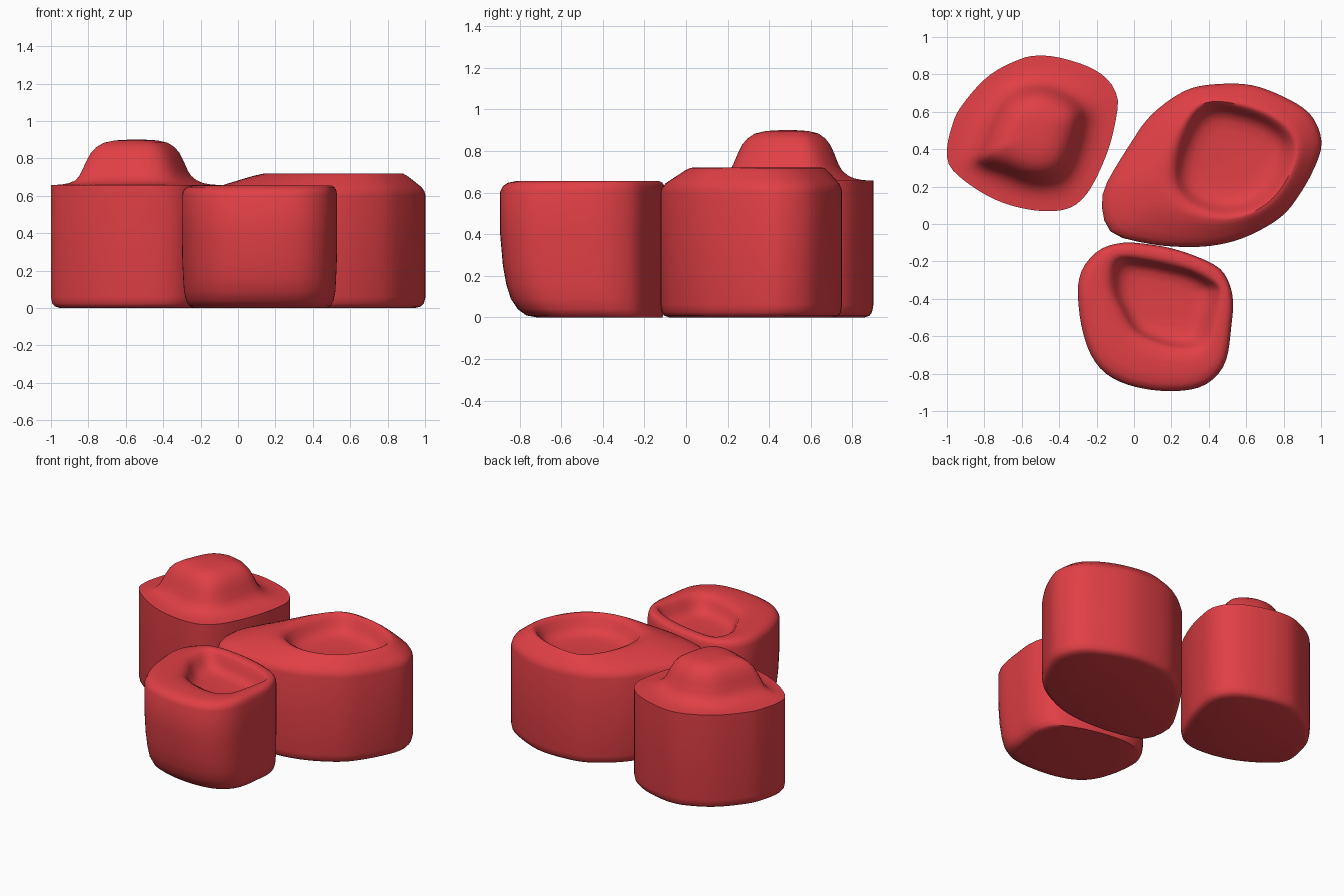
import bpy, bmesh, math
from mathutils import Vector
from mathutils.geometry import intersect_line_line_2d

if "Cube" in bpy.data.objects:
    bpy.data.objects.remove(bpy.data.objects["Cube"])

N = 72  # points around every stone


def smooth_loop(pts, steps=6):
    """Closed Catmull-Rom curve through the outline points."""
    p = [Vector(q) for q in pts]
    n, out = len(p), []
    for i in range(n):
        a, b, c, d = p[i - 1], p[i], p[(i + 1) % n], p[(i + 2) % n]
        for k in range(steps):
            t = k / steps
            out.append(0.5 * (2 * b + (c - a) * t + (2 * a - 5 * b + 4 * c - d) * t * t
                              + (3 * b - a - 3 * c + d) * t ** 3))
    return out


def cast(loop, centre):
    """Sample an outline at N even angles around a centre."""
    res = []
    for i in range(N):
        a = 2 * math.pi * (i + 0.13) / N
        far = centre + Vector((math.cos(a), math.sin(a))) * 5
        hits = [intersect_line_line_2d(centre, far, loop[j - 1], loop[j]) for j in range(len(loop))]
        res.append(max((h for h in hits if h), key=lambda h: (h - centre).length))
    return res


def stone(name, outer, inner, centre, anchor, sides, top, mat):
    """sides: (x scale, y scale, z) about anchor; top: (blend, z), 0 outer, 1 inner, 2 centre."""
    c, an = Vector(centre), Vector(anchor)
    o, n = cast(smooth_loop(outer), c), cast(smooth_loop(inner), c)
    rings = [[(an.x + (p.x - an.x) * sx, an.y + (p.y - an.y) * sy, z) for p in o]
             for sx, sy, z in sides]
    for t, z in top:
        pts = [p.lerp(q, t) if t <= 1 else q.lerp(c, t - 1) for p, q in zip(o, n)]
        rings.append([(p.x, p.y, z) for p in pts])
    bm = bmesh.new()
    vs = [[bm.verts.new(p) for p in r] for r in rings]
    for a, b in zip(vs, vs[1:]):
        for i in range(N):
            j = (i + 1) % N
            bm.faces.new((a[i], a[j], b[j], b[i]))
    bm.faces.new(vs[0][::-1])
    bm.faces.new(vs[-1])
    me = bpy.data.meshes.new(name)
    bm.to_mesh(me)
    bm.free()
    ob = bpy.data.objects.new(name, me)
    bpy.context.collection.objects.link(ob)
    me.materials.append(mat)
    bpy.context.view_layer.objects.active = ob
    bpy.ops.object.select_all(action='DESELECT')
    ob.select_set(True)
    bpy.ops.object.shade_smooth_by_angle(angle=math.radians(50))


red = bpy.data.materials.new("red")
red.diffuse_color = (0.75, 0.05, 0.06, 1)
red.use_nodes = True
red.node_tree.nodes["Principled BSDF"].inputs["Base Color"].default_value = red.diffuse_color

# straight sides with a small rounded foot
foot = [(0.90, 0.90, 0.0), (0.955, 0.955, 0.008), (0.985, 0.985, 0.025), (1, 1, 0.06)]

# back left stone with a raised knob
stone("knob_stone",
      [(-1, .4), (-.98, .5), (-.93, .62), (-.78, .79), (-.6, .885), (-.48, .9), (-.36, .88),
       (-.22, .83), (-.13, .76), (-.09, .68), (-.09, .6), (-.13, .42), (-.2, .25), (-.27, .14),
       (-.36, .08), (-.5, .07), (-.66, .1), (-.8, .16), (-.93, .25), (-.99, .32)],
      [(-.82, .4), (-.7, .65), (-.55, .73), (-.4, .71), (-.28, .62), (-.28, .5), (-.34, .32),
       (-.42, .24), (-.55, .23), (-.7, .28), (-.82, .33)],
      (-.54, .49), (-.53, .48), foot,
      [(0, .657), (.3, .66), (.55, .668), (.75, .684), (.9, .707), (1, .735), (1.08, .785),
       (1.16, .828), (1.26, .86), (1.4, .884), (1.6, .896), (1.85, .9)], red)

# large right stone with a hollow
stone("large_hollow_stone",
      [(-.17, .08), (-.17, .15), (-.13, .25), (0, .46), (.08, .57), (.2, .67), (.32, .73),
       (.48, .75), (.64, .74), (.8, .68), (.93, .6), (.99, .5), (1, .4), (.95, .27), (.88, .15),
       (.8, .05), (.68, -.03), (.54, -.09), (.38, -.12), (.2, -.12), (.05, -.1), (-.1, -.06),
       (-.155, .01)],
      [(.21, .25), (.23, .4), (.3, .56), (.38, .635), (.5, .64), (.7, .58), (.83, .48), (.85, .36),
       (.78, .2), (.66, .09), (.5, .05), (.35, .08), (.25, .15)],
      (.53, .35), (.45, .32), foot,
      [(0, .6), (.04, .623), (.13, .644), (.3, .665), (.48, .686), (.65, .705), (.8, .718),
       (.9, .72), (1, .71), (1.06, .685), (1.12, .65), (1.2, .62), (1.32, .603), (1.5, .597),
       (1.85, .595)], red)

# front stone with a hollow and a front tucked in at the foot
stone("small_hollow_stone",
      [(-.3, -.38), (-.29, -.28), (-.25, -.2), (-.17, -.13), (-.06, -.1), (.05, -.105), (.2, -.13),
       (.35, -.18), (.46, -.24), (.51, -.32), (.53, -.42), (.52, -.55), (.5, -.7), (.46, -.79),
       (.38, -.86), (.27, -.89), (.12, -.89), (-.03, -.86), (-.15, -.8), (-.23, -.7), (-.28, -.55)],
      [(-.12, -.25), (-.1, -.2), (-.05, -.18), (.1, -.2), (.3, -.25), (.43, -.32), (.45, -.37),
       (.42, -.5), (.38, -.62), (.3, -.67), (.15, -.65), (0, -.58), (-.08, -.45), (-.12, -.35)],
      (.17, -.41), (.15, -.16),
      [(.86, .76, 0), (.91, .83, .01), (.95, .885, .04), (.975, .93, .09), (.985, .96, .16),
       (.995, .982, .25), (1, 1, .4)],
      [(0, .605), (.06, .632), (.16, .647), (.35, .656), (.65, .656), (.85, .652), (1, .635),
       (1.06, .61), (1.12, .58), (1.2, .555), (1.32, .54), (1.5, .534), (1.85, .532)], red)
